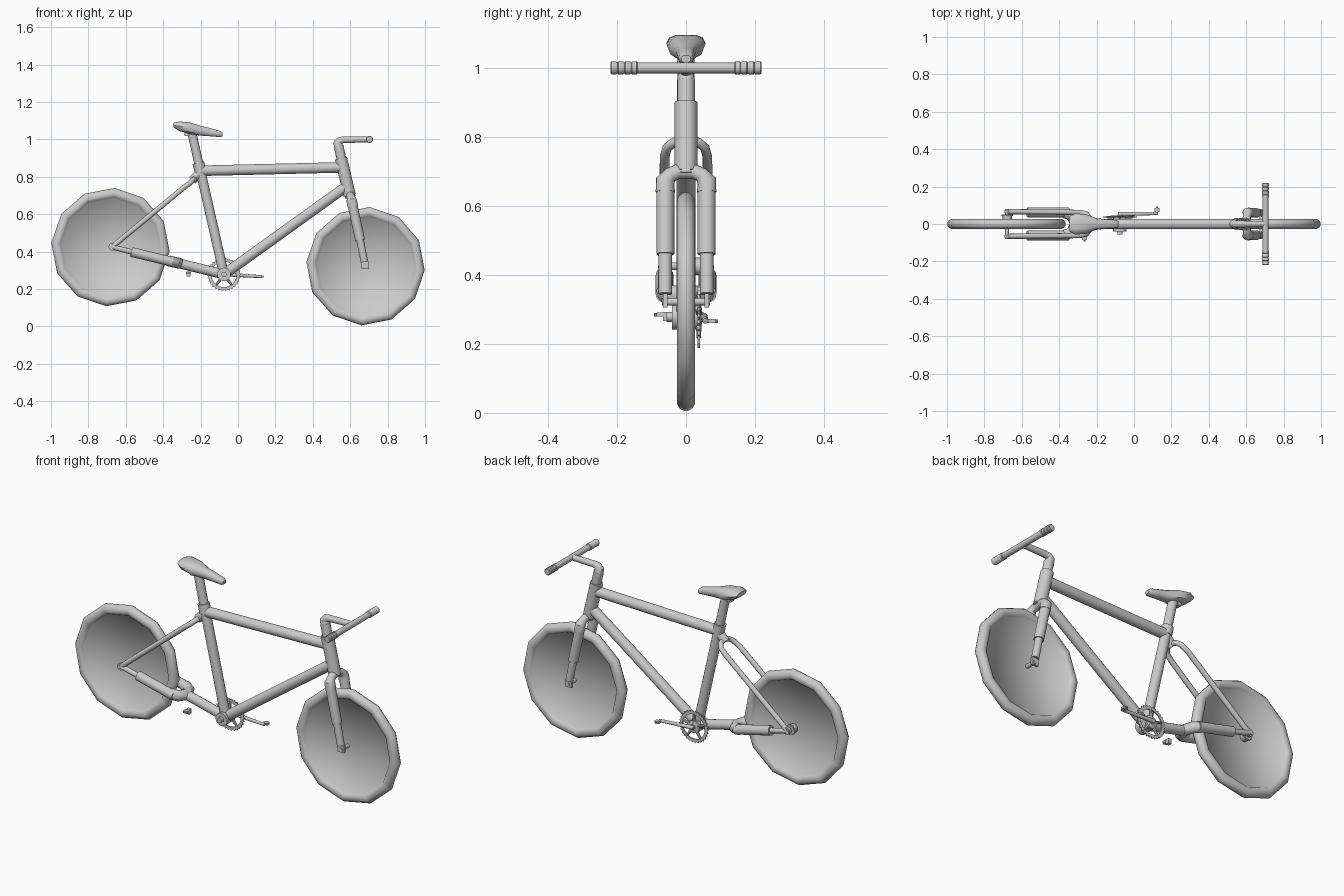
import bpy, bmesh
from math import sin, cos, pi, radians
from mathutils import Vector

cube = bpy.data.objects.get("Cube")
if cube:
    bpy.data.objects.remove(cube, do_unlink=True)

GREY = (0.6, 0.6, 0.6, 1)
grey = bpy.data.materials.new("plain_grey")
grey.use_nodes = True
grey.diffuse_color = GREY
grey.node_tree.nodes["Principled BSDF"].inputs["Base Color"].default_value = GREY


def finish(name, bm, angle=40):
    bmesh.ops.remove_doubles(bm, verts=bm.verts, dist=1e-5)
    bmesh.ops.recalc_face_normals(bm, faces=bm.faces)
    mesh = bpy.data.meshes.new(name)
    bm.to_mesh(mesh)
    bm.free()
    obj = bpy.data.objects.new(name, mesh)
    bpy.context.collection.objects.link(obj)
    mesh.materials.append(grey)
    bpy.ops.object.select_all(action='DESELECT')
    obj.select_set(True)
    bpy.context.view_layer.objects.active = obj
    bpy.ops.object.shade_smooth_by_angle(angle=radians(angle))
    return obj


def skin(bm, rings, closed=False, caps=True):
    """Join equal rings of points with quads."""
    rows = [[bm.verts.new(p) for p in ring] for ring in rings]
    pairs = list(zip(rows, rows[1:])) + ([(rows[-1], rows[0])] if closed else [])
    for a, b in pairs:
        for i in range(len(a)):
            j = (i + 1) % len(a)
            bm.faces.new((a[i], a[j], b[j], b[i]))
    if caps and not closed:
        bm.faces.new(rows[0])
        bm.faces.new(rows[-1])


def tube(name, points, radii, sides=16):
    """Round tube along a path, with one radius or one per point."""
    pts = [Vector(p) for p in points]
    if not isinstance(radii, (list, tuple)):
        radii = [radii] * len(pts)
    normal = None
    rings = []
    for i, p in enumerate(pts):
        before = (p - pts[i - 1]).normalized() if i else Vector()
        after = (pts[i + 1] - p).normalized() if i < len(pts) - 1 else Vector()
        t = (before + after).normalized()
        if normal is None:
            normal = t.orthogonal()
        normal = (normal - t * normal.dot(t)).normalized()
        side = t.cross(normal)
        rings.append([p + radii[i] * (normal * cos(2 * pi * k / sides) + side * sin(2 * pi * k / sides))
                      for k in range(sides)])
    bm = bmesh.new()
    skin(bm, rings)
    return finish(name, bm)


def lathe(name, profile, x, z, sides=16, turn=0.0, closed=False, tooth=0.0, angle=40):
    """Spin (radius, y) points round a crosswise axis; tooth trims every other outer point."""
    rim = max(r for r, y in profile)
    rings = []
    for r, y in profile:
        ring = []
        for k in range(sides):
            a = turn + 2 * pi * k / sides
            rr = r - tooth * (k % 2) if r == rim else r
            ring.append((x + rr * cos(a), y, z + rr * sin(a)))
        rings.append(ring)
    bm = bmesh.new()
    skin(bm, rings, closed, caps=profile[0][0] > 0)
    bmesh.ops.dissolve_degenerate(bm, edges=bm.edges, dist=1e-6)
    return finish(name, bm, angle)


def disc(name, x, z, r, y0, y1, sides=16):
    return lathe(name, [(r, y0), (r, y1)], x, z, sides)


def box(name, centre, size):
    bm = bmesh.new()
    bmesh.ops.create_cube(bm, size=1)
    for v in bm.verts:
        v.co = Vector(centre) + Vector(a * b for a, b in zip(v.co, size))
    return finish(name, bm)


# Twelve-sided wheels: fat tyre with a solid centre
tyre = [(0.289 + 0.029 * cos(a), 0.027 * sin(a)) for a in (radians(165 - 30 * k) for k in range(12))]
for name, x, z in (("rear_wheel", -0.682, 0.424), ("front_wheel", 0.682, 0.322)):
    lathe(name, [(0, 0.007)] + tyre + [(0, -0.007)], x, z, sides=12, turn=radians(-4), angle=180)

# Main frame
BB = (-0.075, 0, 0.278)
tube("seat_tube", [BB, (-0.208, 0, 0.865)], 0.026)
tube("seat_collar", [(-0.2, 0, 0.825), (-0.212, 0, 0.875)], 0.031)
tube("seat_post", [(-0.205, 0, 0.85), (-0.245, 0, 1.03)], 0.024)
tube("top_tube", [(-0.205, 0, 0.832), (0.555, 0, 0.85)], 0.028)
tube("down_tube", [BB, (0.582, 0, 0.75)], 0.028)
tube("head_tube", [(0.55, 0, 0.9), (0.597, 0, 0.7)], 0.033)
disc("bottom_bracket", BB[0], BB[2], 0.036, -0.04, 0.034)
disc("axle_end", BB[0], BB[2], 0.014, -0.056, 0.05)

# Rear yoke and the pair of rear arms
tube("yoke_tube", [BB, (-0.32, 0, 0.338)], 0.026)
tube("yoke_bridge", [(-0.37, -0.06, 0.35), (-0.335, -0.045, 0.342), (-0.315, 0, 0.338),
                     (-0.335, 0.045, 0.342), (-0.37, 0.06, 0.35)], 0.029)
for side, s in (("left", 1), ("right", -1)):
    tube(side + "_rear_arm", [(-0.35, s * 0.062, 0.345), (-0.57, s * 0.062, 0.398)], 0.026)
    tube(side + "_rear_arm_tip", [(-0.56, s * 0.064, 0.396), (-0.67, s * 0.067, 0.424)], 0.014)
    disc(side + "_rear_dropout", -0.672, 0.426, 0.02, s * 0.06, s * 0.076)

# Wishbone seat stays, one loop behind the seat tube
half = [(-0.672, 0.066, 0.426), (-0.29, 0.062, 0.742), (-0.255, 0.055, 0.768),
        (-0.24, 0.036, 0.784), (-0.234, 0.015, 0.788)]
tube("seat_stays", half + [(x, -y, z) for x, y, z in reversed(half)], 0.014, 12)
tube("stay_mount", [(-0.245, 0, 0.782), (-0.2, 0, 0.825)], 0.024)
disc("rear_axle", -0.678, 0.425, 0.011, -0.08, 0.08, 10)
lathe("rear_sprocket", [(0.024, 0.044), (0.03, 0.044), (0.03, 0.05), (0.024, 0.05)],
      -0.678, 0.425, 24, closed=True, tooth=0.004)
disc("sprocket_core", -0.678, 0.425, 0.025, 0.02, 0.052)

# Fork: arched crown, thick legs, slim ends and dropouts
arch = [(0.614, 0.06, 0.64), (0.608, 0.06, 0.672), (0.605, 0.045, 0.69), (0.601, 0.022, 0.7)]
tube("fork_crown", arch + [(x, -y, z) for x, y, z in reversed(arch)],
     [0.028, 0.028, 0.022, 0.022, 0.022, 0.022, 0.028, 0.028])
tube("fork_steerer", [(0.592, 0, 0.72), (0.602, 0, 0.69)], 0.028)
for side, s in (("left", 1), ("right", -1)):
    tube(side + "_fork_leg", [(0.609, s * 0.06, 0.665), (0.653, s * 0.06, 0.46)], 0.026)
    tube(side + "_fork_end", [(0.65, s * 0.06, 0.475), (0.676, s * 0.06, 0.345)], 0.02)
    box(side + "_fork_dropout", (0.68, s * 0.06, 0.326), (0.04, 0.012, 0.04))
disc("front_axle", 0.682, 0.322, 0.011, -0.07, 0.07, 10)

# Stem and handlebar with ribbed grips
tube("stem_post", [(0.555, 0, 0.885), (0.538, 0, 0.965)], 0.026)
tube("stem", [(0.54, 0, 0.95), (0.534, 0, 0.98), (0.543, 0, 0.994), (0.565, 0, 0.998), (0.705, 0, 1.0)],
     [0.026, 0.024, 0.02, 0.018, 0.016])
disc("handlebar", 0.703, 1.0, 0.016, -0.21, 0.21)
for side, s in (("left", 1), ("right", -1)):
    grip = [(0.015, 0.14)]
    for k in range(4):
        y = 0.141 + 0.02 * k
        grip += [(0.019, y + 0.002), (0.019, y + 0.015), (0.016, y + 0.0175)]
    lathe(side + "_grip", [(r, s * y) for r, y in grip], 0.703, 1.0)

# Saddle lofted from cross-sections: x, half width, bottom, top
sections = [(-0.345, 0.042, 1.064, 1.088), (-0.315, 0.057, 1.045, 1.096), (-0.255, 0.052, 1.028, 1.09),
            (-0.2, 0.03, 1.02, 1.073), (-0.14, 0.025, 1.016, 1.058), (-0.095, 0.022, 1.012, 1.045),
            (-0.083, 0.014, 1.016, 1.036)]
bm = bmesh.new()
skin(bm, [[(x, w * cos(a), (lo + hi) / 2 + (hi - lo) / 2 * max(-1, min(1, 1.3 * sin(a))))
           for a in (2 * pi * k / 12 for k in range(12))] for x, w, lo, hi in sections])
finish("saddle", bm)
box("saddle_clamp", (-0.262, 0, 1.028), (0.05, 0.03, 0.022))

# Chainring with teeth and spokes
lathe("chainring", [(0.068, 0.034), (0.09, 0.034), (0.09, 0.04), (0.068, 0.04)],
      BB[0], BB[2], 60, closed=True, tooth=0.008)
lathe("chainring_hub", [(0.018, 0.03), (0.034, 0.033), (0.034, 0.042), (0.018, 0.046)], BB[0], BB[2])
for k in range(5):
    a = 2 * pi * k / 5 + pi / 2
    tube("chainring_spoke", [(BB[0] + r * cos(a), 0.037, BB[2] + r * sin(a)) for r in (0.02, 0.074)],
         [0.009, 0.006], 8)

# Crank and pedals
tube("crank_arm", [(-0.085, 0.052, 0.279), (0.125, 0.056, 0.266)], [0.011, 0.008], 10)
for side, x, s, z in (("left", 0.122, 1, 0.266), ("right", -0.265, -1, 0.285)):
    disc(side + "_pedal_spindle", x, z, 0.005, s * 0.05, s * 0.093, 8)
    box(side + "_pedal", (x, s * 0.075, z), (0.026, 0.022, 0.012))
box("right_pedal_block", (-0.265, -0.055, 0.28), (0.02, 0.022, 0.026))
